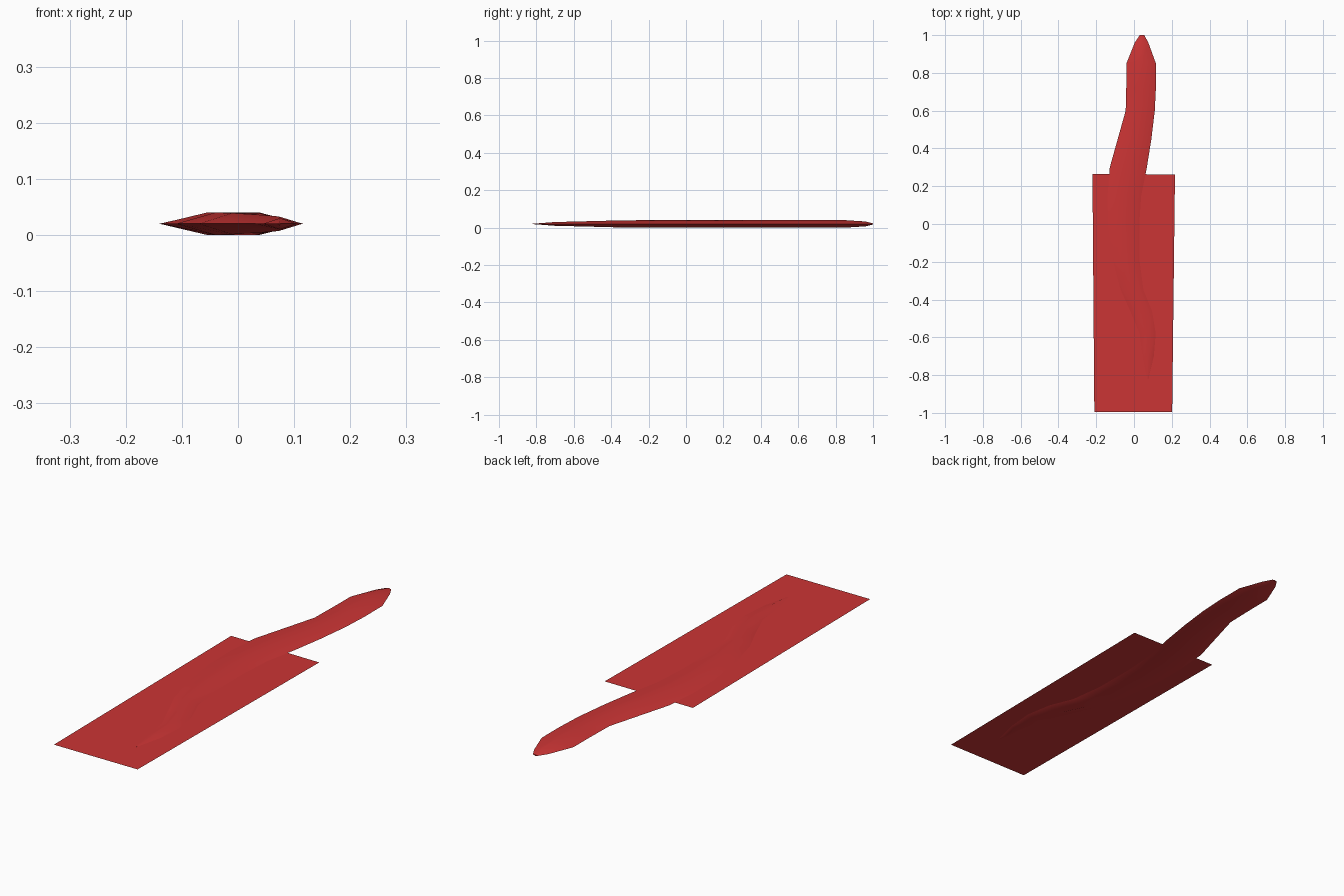
import bpy
import bmesh

cube = bpy.data.objects.get("Cube")
if cube:
    bpy.data.objects.remove(cube, do_unlink=True)

red = bpy.data.materials.new("red")
red.use_nodes = True
red.diffuse_color = (0.6, 0.035, 0.035, 1)
red.node_tree.nodes["Principled BSDF"].inputs["Base Color"].default_value = red.diffuse_color

MID = 0.02  # height of the flat mid plane


def finish(name, bm, smooth=False):
    mesh = bpy.data.meshes.new(name)
    bm.to_mesh(mesh)
    bm.free()
    mesh.materials.append(red)
    obj = bpy.data.objects.new(name, mesh)
    bpy.context.collection.objects.link(obj)
    if smooth:
        bpy.ops.object.select_all(action="DESELECT")
        obj.select_set(True)
        bpy.context.view_layer.objects.active = obj
        bpy.ops.object.shade_smooth_by_angle(angle=0.9)
    return obj


# Flat, slightly tapered sheet without thickness
bm = bmesh.new()
corners = [(-0.21, -0.995), (0.202, -0.995), (0.217, 0.262), (-0.22, 0.266)]
bm.faces.new([bm.verts.new((x, y, MID)) for x, y in corners])
finish("flat_sheet", bm)

# Winding body with a diamond section: y, left edge x, right edge x, half height
stations = [
    (-0.82, 0.070, 0.076, 0.001),
    (-0.70, 0.045, 0.105, 0.010),
    (-0.58, 0.030, 0.115, 0.013),
    (-0.46, -0.020, 0.095, 0.016),
    (-0.35, -0.070, 0.050, 0.019),
    (-0.20, -0.110, 0.030, 0.020),
    (0.00, -0.138, 0.028, 0.020),
    (0.15, -0.140, 0.038, 0.020),
    (0.30, -0.128, 0.068, 0.020),
    (0.45, -0.086, 0.092, 0.020),
    (0.60, -0.044, 0.110, 0.020),
    (0.72, -0.041, 0.116, 0.020),
    (0.85, -0.040, 0.116, 0.020),
    (0.96, 0.004, 0.076, 0.013),
    (1.00, 0.030, 0.054, 0.003),
]
bm = bmesh.new()
rings = []
for y, left, right, half in stations:
    mid = (left + right) / 2
    section = [(left, MID), (mid, MID + half), (right, MID), (mid, MID - half)]
    rings.append([bm.verts.new((x, y, z)) for x, z in section])
for a, b in zip(rings, rings[1:]):
    for i in range(4):
        j = (i + 1) % 4
        bm.faces.new((a[i], a[j], b[j], b[i]))
bm.faces.new(rings[0])
bm.faces.new(rings[-1])
bmesh.ops.recalc_face_normals(bm, faces=bm.faces)
finish("winding_body", bm, smooth=True)
